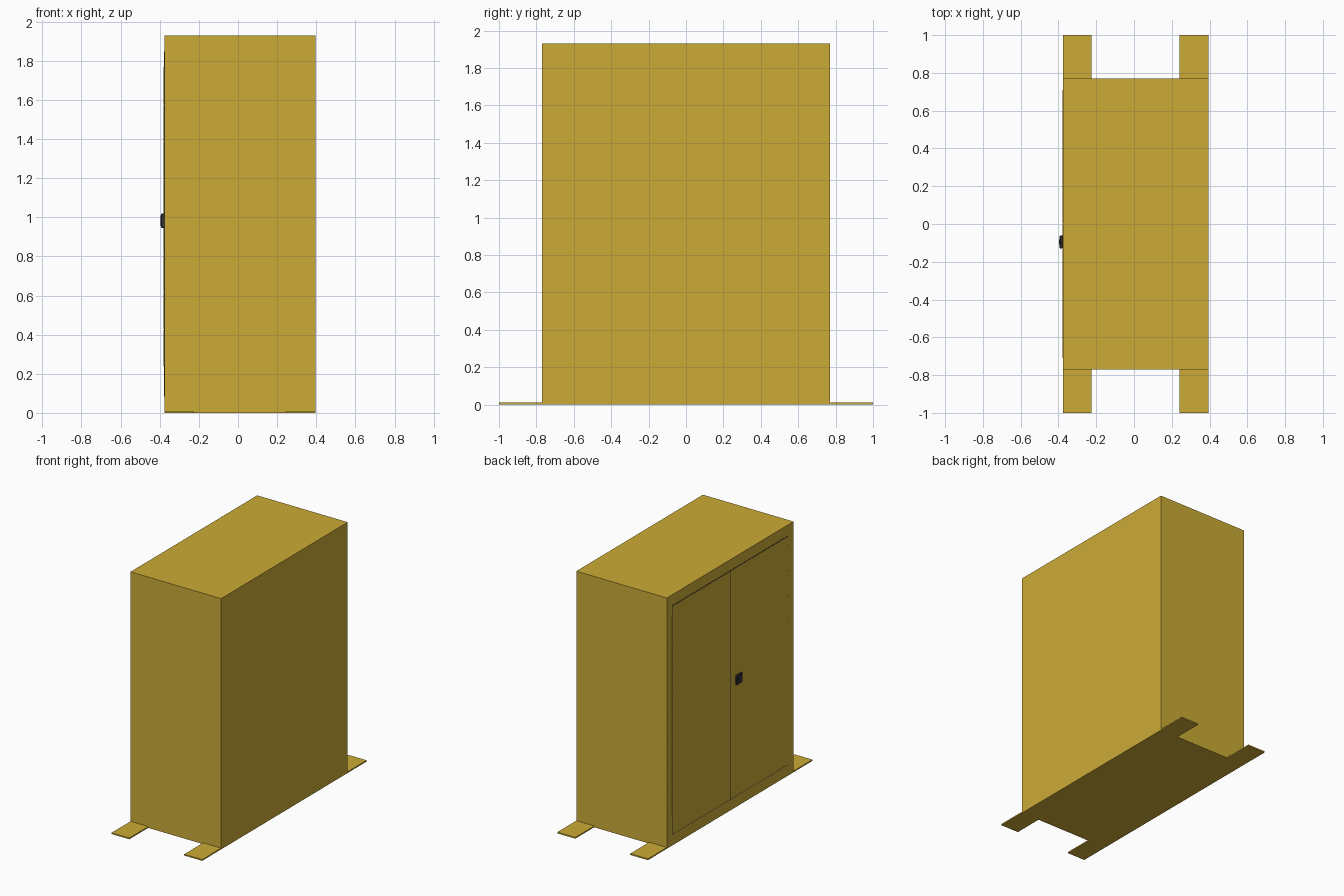
import bpy, bmesh

if "Cube" in bpy.data.objects:
    bpy.data.objects.remove(bpy.data.objects["Cube"])


def material(name, rgb):
    m = bpy.data.materials.new(name)
    m.diffuse_color = (*rgb, 1)
    m.use_nodes = True
    m.node_tree.nodes["Principled BSDF"].inputs["Base Color"].default_value = m.diffuse_color
    return m


yellow = material("mustard yellow", (0.60, 0.41, 0.037))
dark = material("dark grey", (0.035, 0.035, 0.04))


def box(name, lo, hi, mat, bevel=0.0):
    """Box between two corners, optionally with chamfered edges."""
    bm = bmesh.new()
    bmesh.ops.create_cube(bm, size=1)
    for v in bm.verts:
        v.co = [(a + b) / 2 + c * (b - a) for a, b, c in zip(lo, hi, v.co)]
    me = bpy.data.meshes.new(name)
    bm.to_mesh(me)
    bm.free()
    ob = bpy.data.objects.new(name, me)
    bpy.context.collection.objects.link(ob)
    me.materials.append(mat)
    if bevel:
        mod = ob.modifiers.new("chamfer", "BEVEL")
        mod.width, mod.segments = bevel, 1
    return ob


X0, X1, Y, TOP = -0.376, 0.395, 0.77, 1.93

# Cabinet body
box("cabinet_body", (X0, -Y, 0), (X1, Y, TOP), yellow)

# Flat feet sticking out at both ends
for s in (-1, 1):
    for n, a, b in (("door_side", X0, -0.225), ("rear_side", 0.242, X1)):
        y0, y1 = sorted((s * Y, s))
        box(f"foot_{n}_{'left' if s > 0 else 'right'}", (a, y0, 0), (b, y1, 0.01), yellow)

# Dark backing that shows as the gap around and between the doors
box("door_gap", (X0 - 0.001, -0.708, 0.083), (X0, 0.708, 1.847), dark)

# Two door leaves with segmented hinges on their outer edges
for s in (-1, 1):
    side = "left" if s > 0 else "right"
    y0, y1 = sorted((s * 0.003, s * 0.703))
    box(f"door_{side}", (X0 - 0.0025, y0, 0.088), (X0 - 0.001, y1, 1.842), yellow)
    step = (1.77 - 0.235) / 8
    for i in range(8):
        z = 0.235 + i * step
        box(f"hinge_{side}_{i + 1}", (X0 - 0.005, s * 0.7055 - 0.0025, z + 0.002),
            (X0 - 0.001, s * 0.7055 + 0.0025, z + step - 0.002), yellow)

# Latch handle: chamfered housing with a raised lever
box("latch_housing", (-0.394, -0.13, 0.945), (X0 - 0.002, -0.06, 1.02), dark, 0.004)
box("latch_lever", (-0.397, -0.108, 0.955), (-0.392, -0.082, 1.01), dark)
